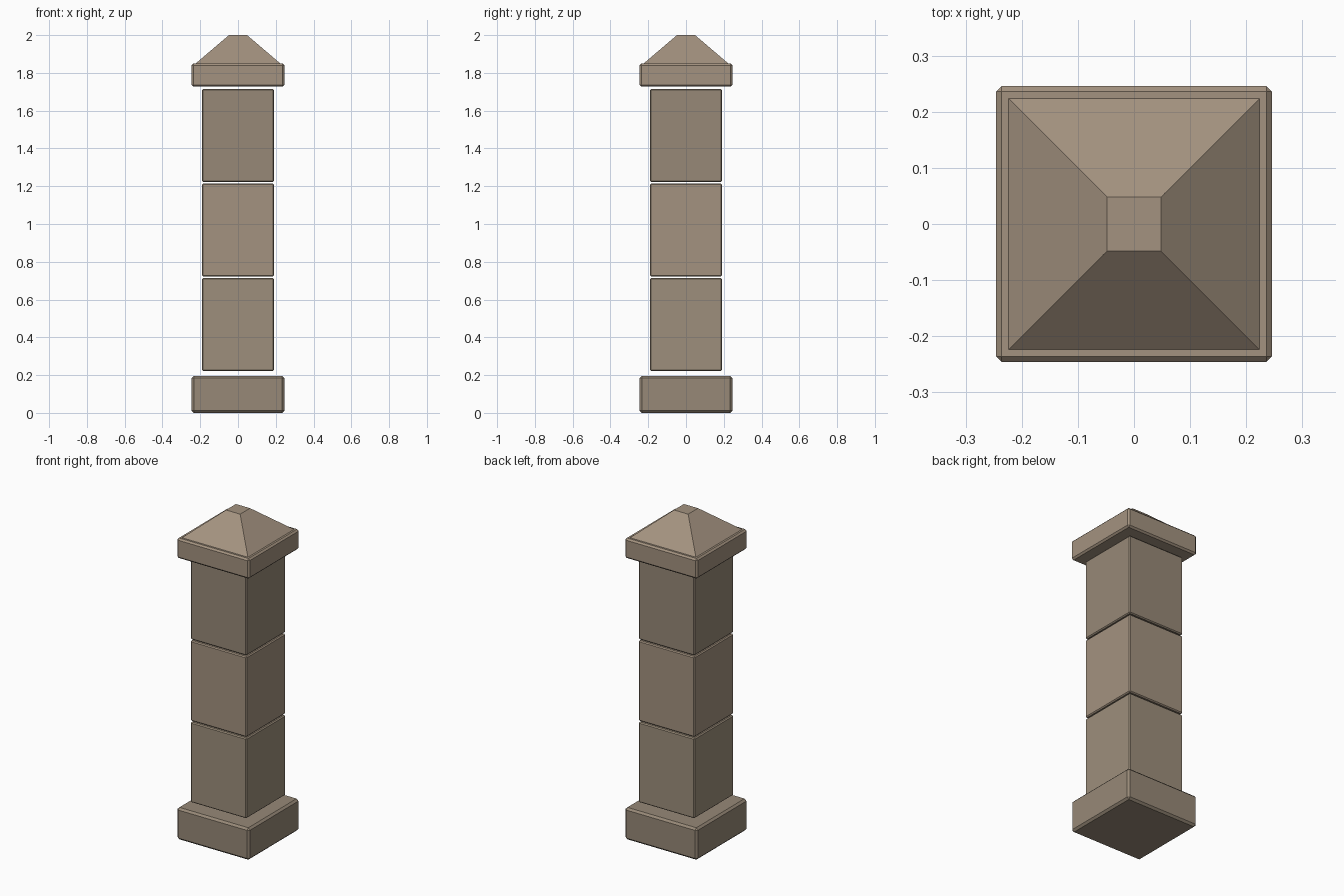
import bpy, bmesh

if "Cube" in bpy.data.objects:
    bpy.data.objects.remove(bpy.data.objects["Cube"])


def stone(name, color):
    mat = bpy.data.materials.new(name)
    mat.diffuse_color = (*color, 1)
    mat.use_nodes = True
    mat.node_tree.nodes["Principled BSDF"].inputs["Base Color"].default_value = mat.diffuse_color
    return mat


def finish(name, bm, mat):
    mesh = bpy.data.meshes.new(name)
    bm.to_mesh(mesh)
    bm.free()
    obj = bpy.data.objects.new(name, mesh)
    bpy.context.collection.objects.link(obj)
    mesh.materials.append(mat)
    return obj


def slab(name, half, z0, z1, bevel, mat):
    # Square block with a single-segment chamfer on every edge
    bm = bmesh.new()
    bmesh.ops.create_cube(bm, size=1)
    for v in bm.verts:
        v.co.x *= 2 * half
        v.co.y *= 2 * half
        v.co.z = z1 if v.co.z > 0 else z0
    obj = finish(name, bm, mat)
    mod = obj.modifiers.new("chamfer", "BEVEL")
    mod.width = bevel
    mod.segments = 1
    return obj


def frustum(name, half_low, half_top, z0, z1, mat):
    # Square pyramid with a flat top
    bm = bmesh.new()
    bmesh.ops.create_cube(bm, size=2)
    for v in bm.verts:
        top = v.co.z > 0
        s = half_top if top else half_low
        v.co = (v.co.x * s, v.co.y * s, z1 if top else z0)
    return finish(name, bm, mat)


olive = stone("olive_stone", (0.34, 0.275, 0.20))
warm = stone("warm_stone", (0.37, 0.29, 0.215))
dark = stone("dark_stone", (0.31, 0.25, 0.185))

# Plinth
slab("base", 0.246, 0.0, 0.196, 0.012, dark)

# Shaft: three blocks with open joints
for i, mat in enumerate((olive, warm, dark)):
    z = 0.222 + 0.5 * i
    slab(f"shaft_block_{i + 1}", 0.19, z, z + 0.493, 0.006, mat)

# Cap slab and flat-topped pyramid
slab("cap_slab", 0.246, 1.727, 1.85, 0.01, warm)
frustum("cap_pyramid", 0.224, 0.048, 1.85, 2.0, warm)
